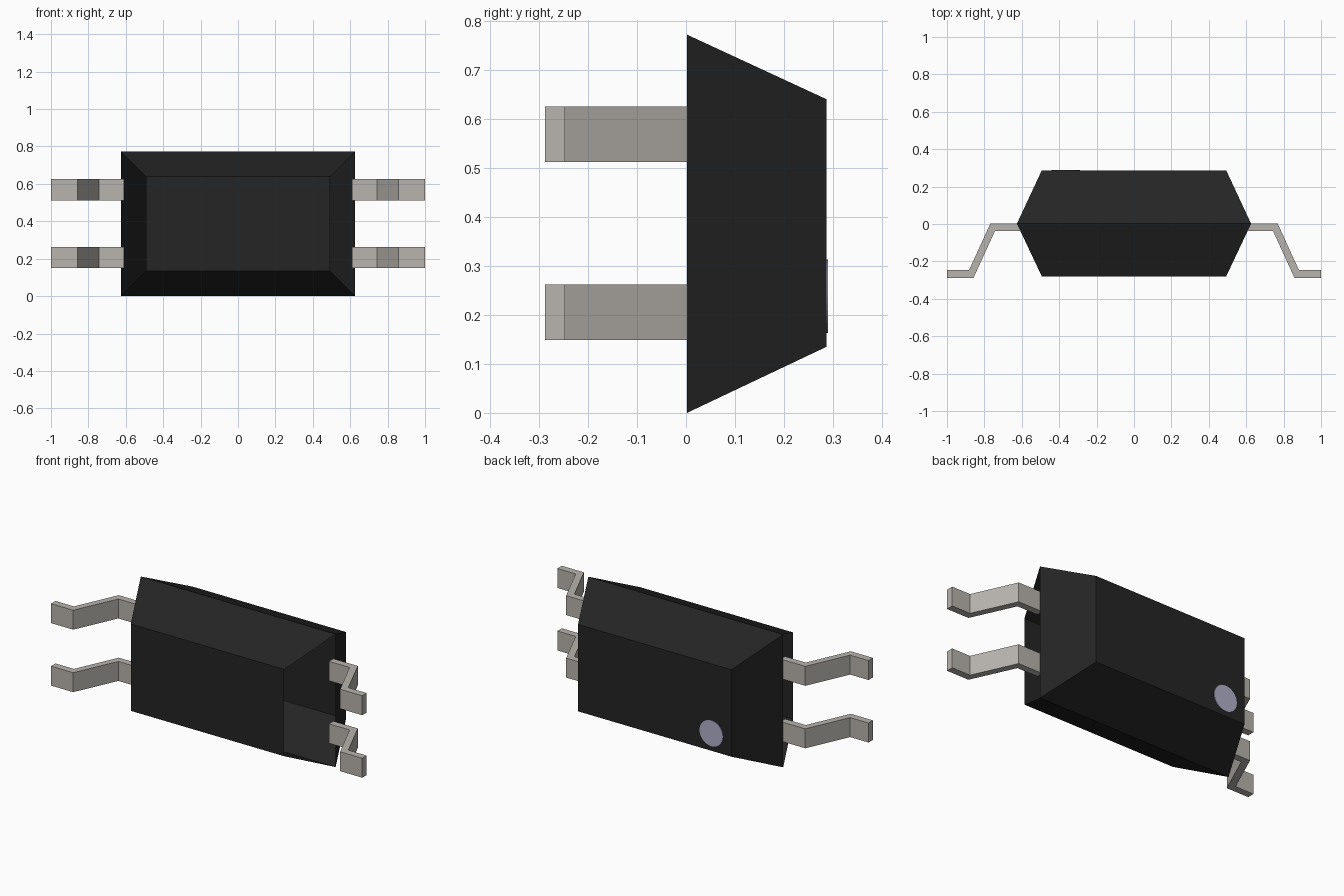
import bpy
import bmesh
import math
from mathutils import Matrix

cube = bpy.data.objects.get("Cube")
if cube:
    bpy.data.objects.remove(cube, do_unlink=True)


def make_material(name, color):
    mat = bpy.data.materials.new(name)
    mat.use_nodes = True
    mat.diffuse_color = (*color, 1)
    bsdf = next(n for n in mat.node_tree.nodes if n.type == 'BSDF_PRINCIPLED')
    bsdf.inputs["Base Color"].default_value = (*color, 1)
    bsdf.inputs["Roughness"].default_value = 0.6
    return mat


black = make_material("black plastic", (0.018, 0.018, 0.018))
metal = make_material("tinned metal", (0.48, 0.455, 0.42))
pale = make_material("pale blue grey", (0.43, 0.43, 0.58))


def make_object(name, bm, mat):
    mesh = bpy.data.meshes.new(name)
    bm.to_mesh(mesh)
    bm.free()
    mesh.materials.append(mat)
    obj = bpy.data.objects.new(name, mesh)
    bpy.context.collection.objects.link(obj)
    return obj


# Case: three rectangular rings (half width, y, bottom, top)
bm = bmesh.new()
rings = []
for w, y, z0, z1 in ((0.493, -0.28, 0.135, 0.64),
                     (0.626, 0.002, 0.0, 0.772),
                     (0.493, 0.287, 0.135, 0.64)):
    rings.append([bm.verts.new(p) for p in
                  ((-w, y, z0), (w, y, z0), (w, y, z1), (-w, y, z1))])
front, middle, back = rings
bm.faces.new(front)
bm.faces.new(back[::-1])
# The front half is open at its two ends, where the leads come out
for a, b, edges in ((front, middle, (0, 2)), (middle, back, (0, 1, 2, 3))):
    for i in edges:
        j = (i + 1) % 4
        bm.faces.new((a[j], a[i], b[i], b[j]))
make_object("case", bm, black)

# Leads: bent strip profile in x and y, extruded upward and mirrored
PROFILE = ((0.61, -0.037), (0.743, -0.037), (0.858, -0.288), (1.0, -0.288),
           (1.0, -0.247), (0.882, -0.247), (0.768, 0.003), (0.61, 0.003))
LEAD_HEIGHT = 0.113
for level, z in (("lower", 0.149), ("upper", 0.512)):
    for side, sx in (("left", 1), ("right", -1)):
        bm = bmesh.new()
        face = bm.faces.new([bm.verts.new((sx * x, y, z)) for x, y in PROFILE])
        result = bmesh.ops.extrude_face_region(bm, geom=[face])
        top = [v for v in result["geom"] if isinstance(v, bmesh.types.BMVert)]
        bmesh.ops.translate(bm, verts=top, vec=(0, 0, LEAD_HEIGHT))
        bmesh.ops.recalc_face_normals(bm, faces=bm.faces)
        make_object(f"{level}_{side}_lead", bm, metal)

# Round marker plate on the back face
bm = bmesh.new()
bmesh.ops.create_cone(
    bm, cap_ends=True, segments=32, radius1=0.075, radius2=0.075, depth=0.005,
    matrix=Matrix.Translation((-0.365, 0.2875, 0.238))
    @ Matrix.Rotation(math.radians(90), 4, 'X'))
make_object("marker_dot", bm, pale)
